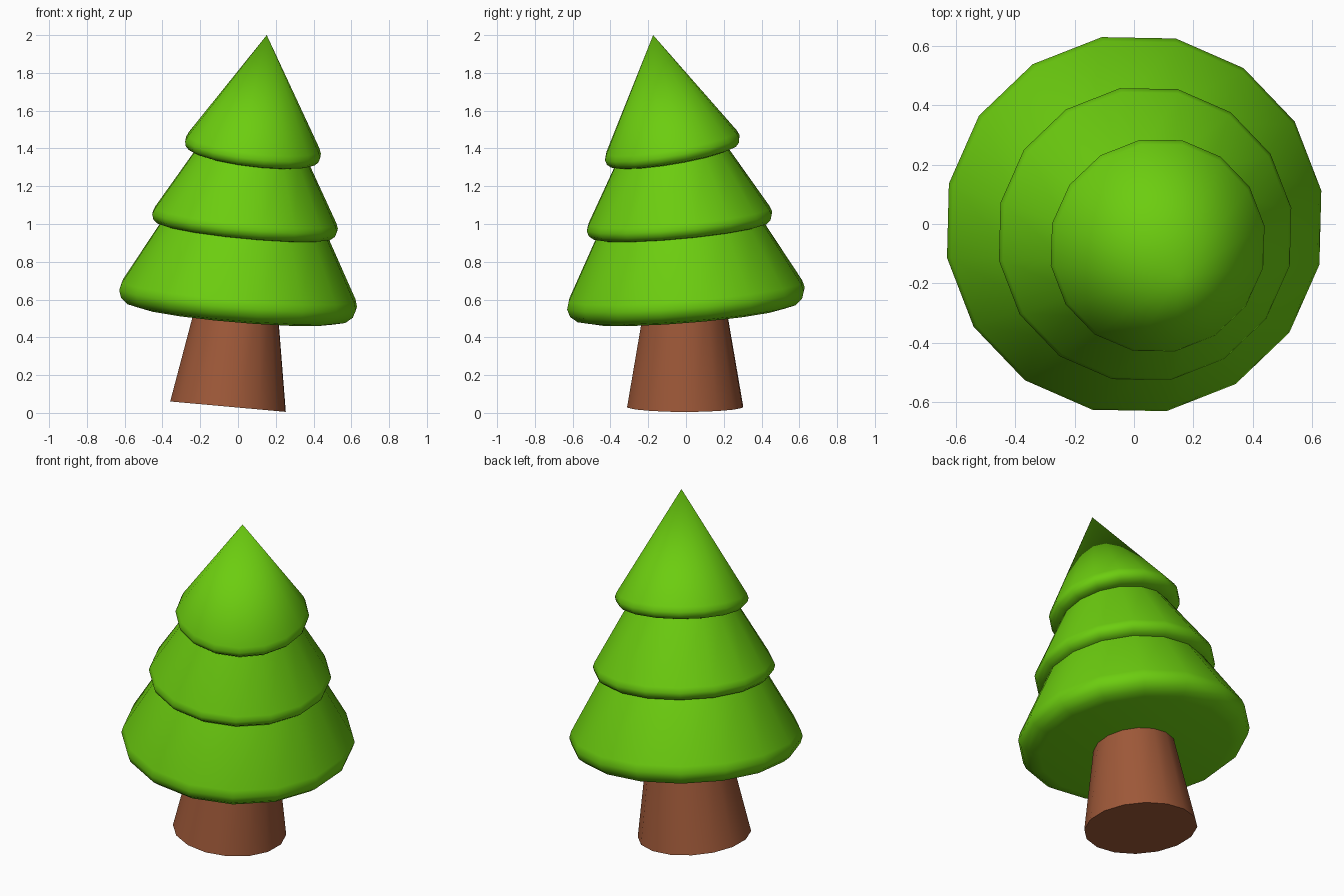
import bpy, bmesh, math
from mathutils import Vector, Matrix

if "Cube" in bpy.data.objects:
    bpy.data.objects.remove(bpy.data.objects["Cube"])

SIDES = 16
PHASE = math.radians(10)


def material(name, rgb):
    m = bpy.data.materials.new(name)
    m.diffuse_color = (*rgb, 1)
    m.use_nodes = True
    m.node_tree.nodes["Principled BSDF"].inputs["Base Color"].default_value = m.diffuse_color
    return m


def lathe(name, profile, origin, axis, mat, angle):
    """Revolve (radius, height) points around a tilted axis; radius 0 makes a tip."""
    bm = bmesh.new()
    rings = []
    for r, z in profile:
        if r == 0:
            rings.append([bm.verts.new((0, 0, z))] * SIDES)
        else:
            rings.append([bm.verts.new((r * math.cos(PHASE + math.tau * i / SIDES),
                                        r * math.sin(PHASE + math.tau * i / SIDES), z))
                          for i in range(SIDES)])
    for a, b in zip(rings, rings[1:]):
        for i in range(SIDES):
            j = (i + 1) % SIDES
            bm.faces.new(list(dict.fromkeys((a[i], a[j], b[j], b[i]))))
    bm.faces.new(rings[0][::-1])
    if profile[-1][0] > 0:
        bm.faces.new(rings[-1])
    bmesh.ops.recalc_face_normals(bm, faces=bm.faces)
    me = bpy.data.meshes.new(name)
    bm.to_mesh(me)
    bm.free()
    me.materials.append(mat)
    ob = bpy.data.objects.new(name, me)
    bpy.context.collection.objects.link(ob)
    tilt = Vector((0, 0, 1)).rotation_difference(Vector(axis).normalized())
    ob.matrix_world = Matrix.Translation(origin) @ tilt.to_matrix().to_4x4()
    bpy.ops.object.select_all(action='DESELECT')
    ob.select_set(True)
    bpy.context.view_layer.objects.active = ob
    bpy.ops.object.shade_smooth_by_angle(angle=math.radians(angle))
    return ob


green = material("leaf green", (0.15, 0.61, 0.005))
brown = material("bark brown", (0.34, 0.098, 0.04))

# tapered trunk, leaning sideways
lathe("trunk", [(0.312, 0), (0.215, 0.56)],
      (-0.053, -0.005, 0.033), (0.09, 0, 1), brown, 40)

# three foliage tiers with rounded rims, sharing a lean
lathe("lower_foliage",
      [(0.53, -0.08), (0.59, -0.066), (0.628, -0.034), (0.641, 0.006),
       (0.63, 0.045), (0.445, 0.38), (0.40, 0.46)],
      (0, 0, 0.6), (0.085, -0.08, 1), green, 50)
lathe("middle_foliage",
      [(0.43, -0.052), (0.468, -0.044), (0.492, -0.024), (0.501, 0.004),
       (0.490, 0.032), (0.305, 0.35), (0.26, 0.43)],
      (0.037, -0.034, 1.01), (0.095, -0.092, 1), green, 50)
lathe("top_foliage",
      [(0.31, -0.047), (0.342, -0.039), (0.361, -0.02), (0.367, 0.004),
       (0.356, 0.032), (0, 0.613)],
      (0.079, -0.072, 1.4), (0.122, -0.17, 1), green, 50)
